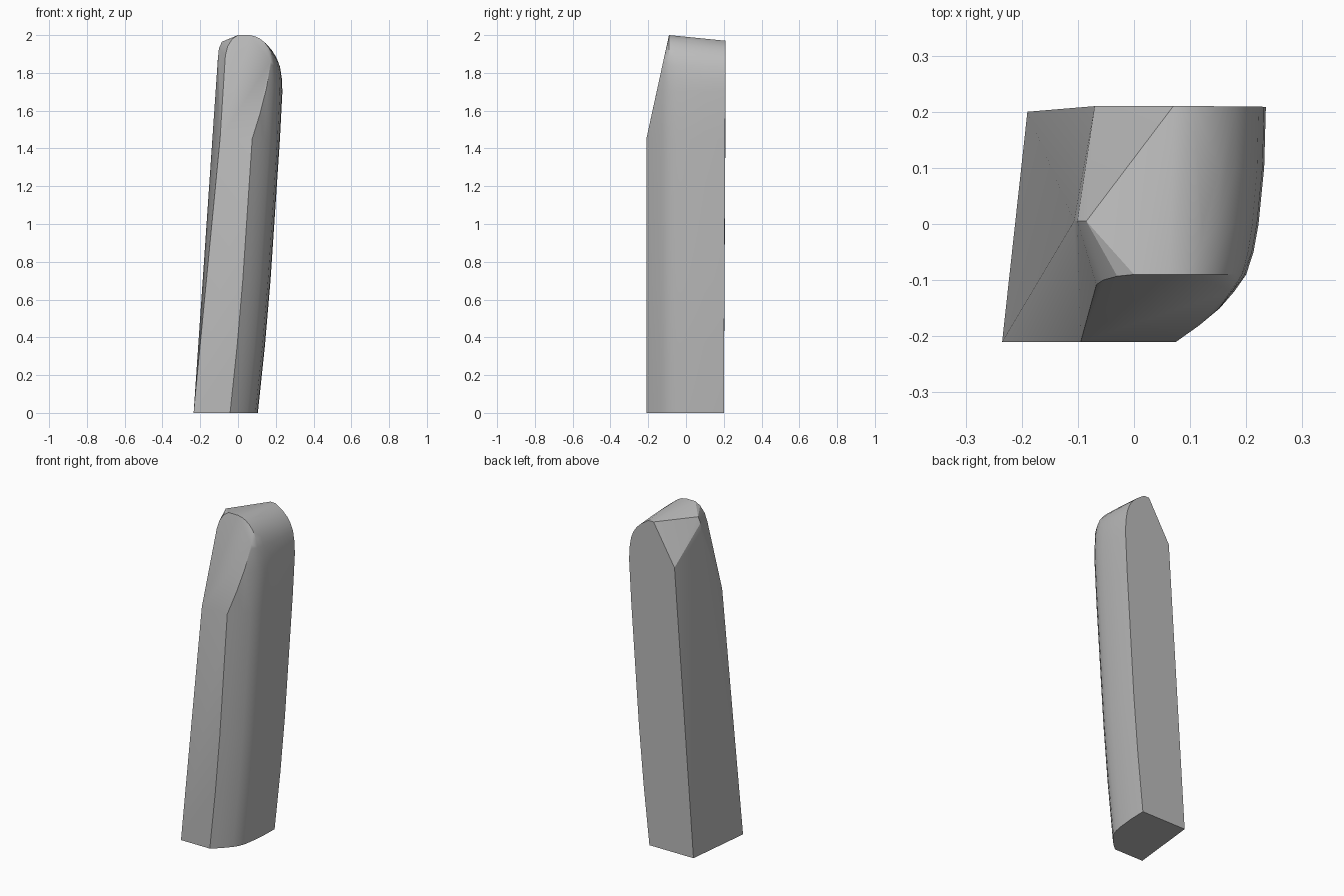
import bpy
import bmesh
import math

cube = bpy.data.objects.get("Cube")
if cube:
    bpy.data.objects.remove(cube, do_unlink=True)

# Plain grey stone
grey = bpy.data.materials.new("plain_grey")
grey.use_nodes = True
grey.diffuse_color = (0.5, 0.5, 0.5, 1)
bsdf = grey.node_tree.nodes["Principled BSDF"]
bsdf.inputs["Base Color"].default_value = (0.5, 0.5, 0.5, 1)
bsdf.inputs["Roughness"].default_value = 0.8

FRONT, RIDGE, BACK = -0.21, -0.09, 0.21

# Outer edge (x, z) at the back, rising and rolling over the top
edge = [(0.105, 0), (0.142, 0.35), (0.172, 0.7), (0.2, 1.1), (0.222, 1.45),
        (0.235, 1.7), (0.232, 1.77), (0.222, 1.84), (0.205, 1.89),
        (0.182, 1.93), (0.155, 1.96), (0.125, 1.982), (0.1, 1.993), (0.07, 2)]
# How far the outer side curves in towards the front (y, inset)
inset = [(BACK, 0), (0.1, 0.003), (0, 0.013), (-0.05, 0.022), (RIDGE, 0.035),
         (-0.12, 0.056), (-0.15, 0.082), (-0.18, 0.112), (FRONT, 0.147)]


def side_point(x, z, y, d):
    """Point on the curved side; the curve fades into the sloping top."""
    fade = min(max((z - 1.8) / 0.2, 0), 1)
    drop = 0.03 * fade * (y - RIDGE) / (BACK - RIDGE)
    depth = y - 0.01 * (1 - z / 2) if y == BACK else y
    return (x - d * (1 - 0.8 * fade), depth, z - drop)


def edge_x(z):
    """Outer edge position at a given height."""
    for (x0, z0), (x1, z1) in zip(edge, edge[1:]):
        if z0 <= z <= z1:
            return x0 + (x1 - x0) * (z - z0) / (z1 - z0)


points = []
for y, d in inset:
    # The front bevel limits the height of the front strips
    limit = min(2, 1.45 + 0.55 * (y - FRONT) / (RIDGE - FRONT))
    points += [side_point(x, z, y, d) for x, z in edge if z < limit]
    points.append(side_point(edge_x(limit), limit, y, d))

# Flat inner side, rounded front shoulder and chipped back corner
points += [(-0.235, FRONT, 0), (-0.19, 0.2, 0), (-0.095, FRONT, 1.45),
           (-0.067, -0.108, 1.89), (-0.055, -0.1, 1.94),
           (-0.03, -0.093, 1.98), (0, RIDGE, 2),
           (-0.107, 0.005, 1.87), (-0.101, 0.005, 1.93), (-0.085, 0.005, 1.965),
           (-0.07, BACK, 1.73), (0.01, BACK, 1.855), (0.105, BACK, 1.97)]

# Wrap the points into one solid
bm = bmesh.new()
for p in points:
    bm.verts.new(p)
hull = bmesh.ops.convex_hull(bm, input=bm.verts[:])
spare = {v for v in hull["geom_interior"] + hull["geom_unused"]
         if isinstance(v, bmesh.types.BMVert)}
bmesh.ops.delete(bm, geom=list(spare), context="VERTS")
bmesh.ops.dissolve_limit(bm, angle_limit=math.radians(0.5),
                         verts=bm.verts[:], edges=bm.edges[:])
bmesh.ops.recalc_face_normals(bm, faces=bm.faces[:])
mesh = bpy.data.meshes.new("stone_slab")
bm.to_mesh(mesh)
bm.free()
mesh.materials.append(grey)
slab = bpy.data.objects.new("stone_slab", mesh)
bpy.context.collection.objects.link(slab)

# Smooth the curved side, keep the corners sharp
bpy.ops.object.select_all(action="DESELECT")
slab.select_set(True)
bpy.context.view_layer.objects.active = slab
bpy.ops.object.shade_smooth_by_angle(angle=math.radians(22))
